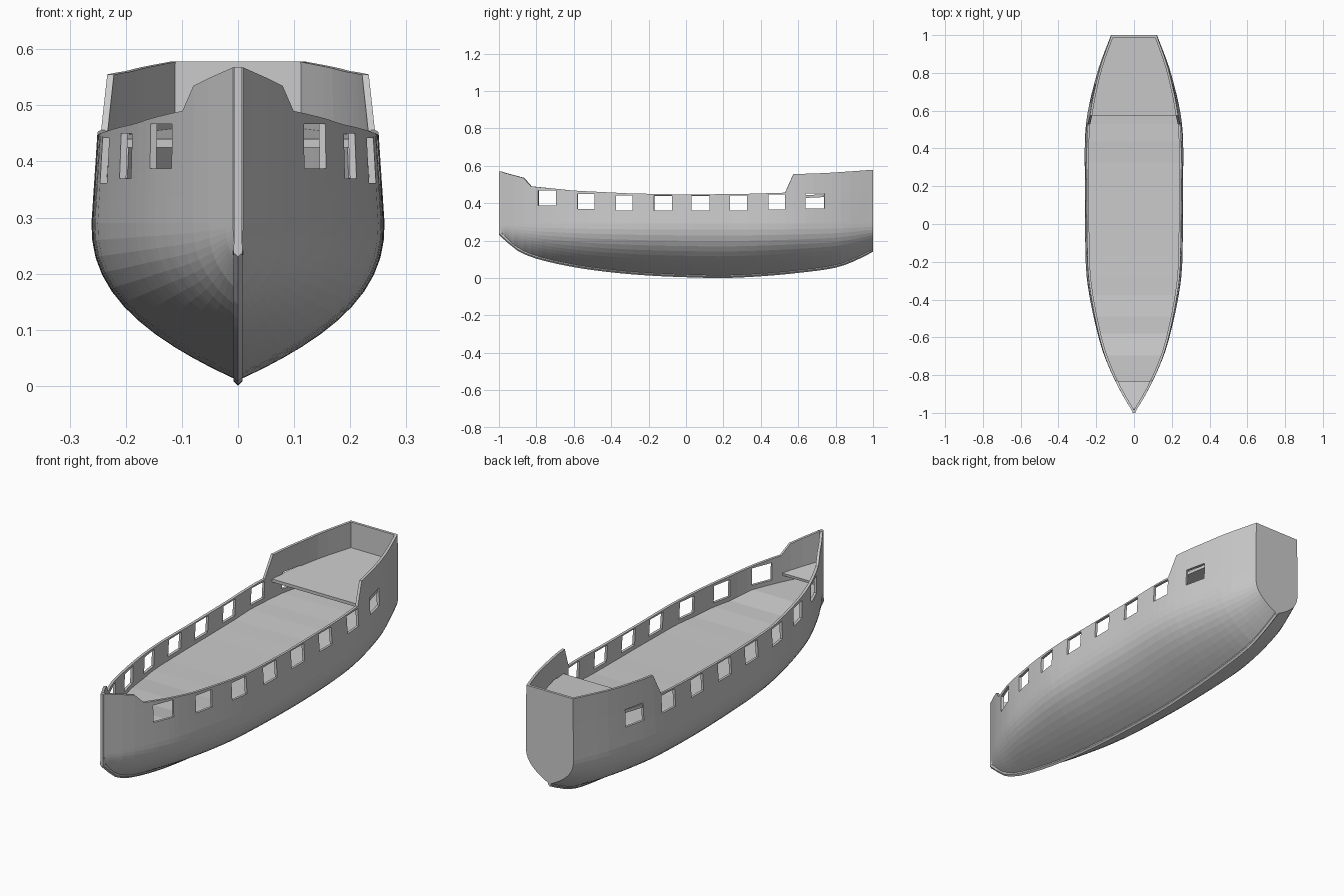
import bpy
import bmesh

if "Cube" in bpy.data.objects:
    bpy.data.objects.remove(bpy.data.objects["Cube"])

grey = bpy.data.materials.new("hull_grey")
grey.use_nodes = True
COLOUR = (0.6, 0.6, 0.6, 1)
grey.diffuse_color = COLOUR
grey.node_tree.nodes["Principled BSDF"].inputs["Base Color"].default_value = COLOUR


def line(table, y):
    """Straight interpolation through (y, value) pairs."""
    for (a, p), (b, q) in zip(table, table[1:]):
        if y <= b:
            return p + (q - p) * max(0, (y - a) / (b - a))
    return table[-1][1]


def smooth(table, y):
    """Curved interpolation through (y, value) pairs."""
    last = len(table) - 1

    def slope(i):
        (a, p), (b, q) = table[max(i - 1, 0)], table[min(i + 1, last)]
        return (q - p) / (b - a)

    for i in range(last):
        (a, p), (b, q) = table[i], table[i + 1]
        if y <= b or i == last - 1:
            h = b - a
            t = min(1, max(0, (y - a) / h))
            return ((1 + 2 * t) * (1 - t) ** 2 * p + t * (1 - t) ** 2 * h * slope(i)
                    + t * t * (3 - 2 * t) * q - t * t * (1 - t) * h * slope(i + 1))


# Lines of the ship, from bow to stern
BEAM = [(-1, .004), (-.87, .08), (-.69, .16), (-.49, .214), (-.285, .25),
        (-.1, .258), (.2, .26), (.53, .254), (.8, .195), (1, .122)]
KEEL = [(-1, .23), (-.95, .185), (-.9, .145), (-.8, .103), (-.6, .058), (-.4, .03),
        (-.2, .013), (0, .004), (.2, 0), (.4, .009), (.6, .027), (.8, .055), (.9, .09), (1, .14)]
RAIL = [(-1, .57), (-.87, .535), (-.83, .49), (-.6, .467), (-.3, .452), (0, .446),
        (.3, .449), (.53, .456), (.575, .555), (.75, .561), (1, .578)]
# Gun ports: front edge, back edge, sill
PORTS = [(-.79, -.695, .387), (-.58, -.49, .37), (-.375, -.285, .362), (-.17, -.075, .36),
         (.03, .125, .36), (.235, .325, .361), (.44, .53, .366), (.64, .74, .371)]
PORT_HEIGHT = .08
SILL = [(y, s) for a, b, s in PORTS for y in (a, b)]
WIDEST = .29
BOW = -.992
WALL = .012


def half_width(y, z):
    beam, bottom = smooth(BEAM, y), smooth(KEEL, y) + .01
    if z < WIDEST:
        s = max(0, (z - bottom) / (WIDEST - bottom))
        return beam * (1 - (1 - s) ** 2.4)
    return beam * (1 - .25 * (z - WIDEST) * (beam / .26) ** 2)


def make(name, bm, wall=0, offset=-1):
    mesh = bpy.data.meshes.new(name)
    bm.to_mesh(mesh)
    bm.free()
    mesh.materials.append(grey)
    obj = bpy.data.objects.new(name, mesh)
    bpy.context.collection.objects.link(obj)
    if wall:
        mod = obj.modifiers.new("thickness", "SOLIDIFY")
        mod.thickness, mod.offset, mod.use_even_offset = wall, offset, True
    return obj


def loft(bm, rings, skip=lambda i, k: False, closed=False):
    """Join successive rings of points with quads."""
    rows = [[bm.verts.new(p) for p in ring] for ring in rings]
    n = len(rows[0])
    for i in range(len(rows) - 1):
        for k in range(n if closed else n - 1):
            if not skip(i, k):
                m = (k + 1) % n
                bm.faces.new((rows[i][k], rows[i + 1][k], rows[i + 1][m], rows[i][m]))
    return rows


# Stations: an even spread plus the edges of ports and rail steps
marks = {y for y, s in SILL} | {BOW, -.87, -.83, .575, 1}
stations = sorted(marks | {y for y in (-.97 + .05 * i for i in range(40))
                           if min(abs(y - m) for m in marks) > .018})
LOW = 12


def heights(y):
    bottom, sill = smooth(KEEL, y) + .01, line(SILL, y)
    low = [bottom + (WIDEST - bottom) * (j / LOW) ** 1.4 for j in range(LOW + 1)]
    return low + [(WIDEST + sill) / 2, sill, sill + PORT_HEIGHT, line(RAIL, y)]


def section(y):
    side = [(half_width(y, z), y, z) for z in heights(y)]
    return [(-x, y, z) for x, y, z in side[:0:-1]] + [(0, y, side[0][2])] + side[1:]


def is_port(i, k):
    mid = (stations[i] + stations[i + 1]) / 2
    count = 2 * (LOW + 4)
    return k in (1, count - 2) and any(a < mid < b for a, b, s in PORTS)


# Hull shell with open ports and a flat transom
bm = bmesh.new()
rows = loft(bm, [section(y) for y in stations], is_port)
stern = rows[-1]
half = len(stern) // 2
for k in range(half - 1):
    bm.faces.new((stern[k + 1], stern[k], stern[-1 - k], stern[-2 - k]))
bm.faces.new((stern[half], stern[half - 1], stern[half + 1]))
make("hull", bm, WALL)


# Decks fitted inside the hull
def deck(name, start, end, level, thick):
    ys = [start] + [y for y in stations if start < y < end] + [end]
    rings = []
    for y in ys:
        z = level(y)
        w = max(.002, half_width(y, z) - WALL / 2)
        rings.append([(w, y, z), (-w, y, z)])
    bm = bmesh.new()
    loft(bm, rings)
    bmesh.ops.recalc_face_normals(bm, faces=bm.faces)
    if sum(f.normal.z for f in bm.faces) < 0:
        bmesh.ops.reverse_faces(bm, faces=bm.faces)
    make(name, bm, thick)


deck("main_deck", -.975, .992, lambda y: line(SILL, y) - .02, .012)
deck("foredeck", -.98, -.83, lambda y: .408 - .13 * (y + .83), .012)
deck("quarterdeck", .575, .992, lambda y: .44 + .045 * (y - .575), .015)

# Keel with a pointed underside
W = .008
bm = bmesh.new()
rings = []
for i in range(41):
    y = -1 + i / 20
    z = smooth(KEEL, y)
    rings.append([(-W, y, z + .022), (-W, y, z + .008), (0, y, z), (W, y, z + .008), (W, y, z + .022)])
ends = loft(bm, rings, closed=True)
bm.faces.new(ends[0])
bm.faces.new(ends[-1])
bmesh.ops.recalc_face_normals(bm, faces=bm.faces)
make("keel", bm)

# Upright stem post at the bow
bm = bmesh.new()
foot, head = .235, .568
bmesh.ops.create_cube(bm, size=1)
for v in bm.verts:
    v.co = (v.co.x * 2 * W * .9, -.991 + v.co.y * .018, foot if v.co.z < 0 else head)
make("stem_post", bm)
